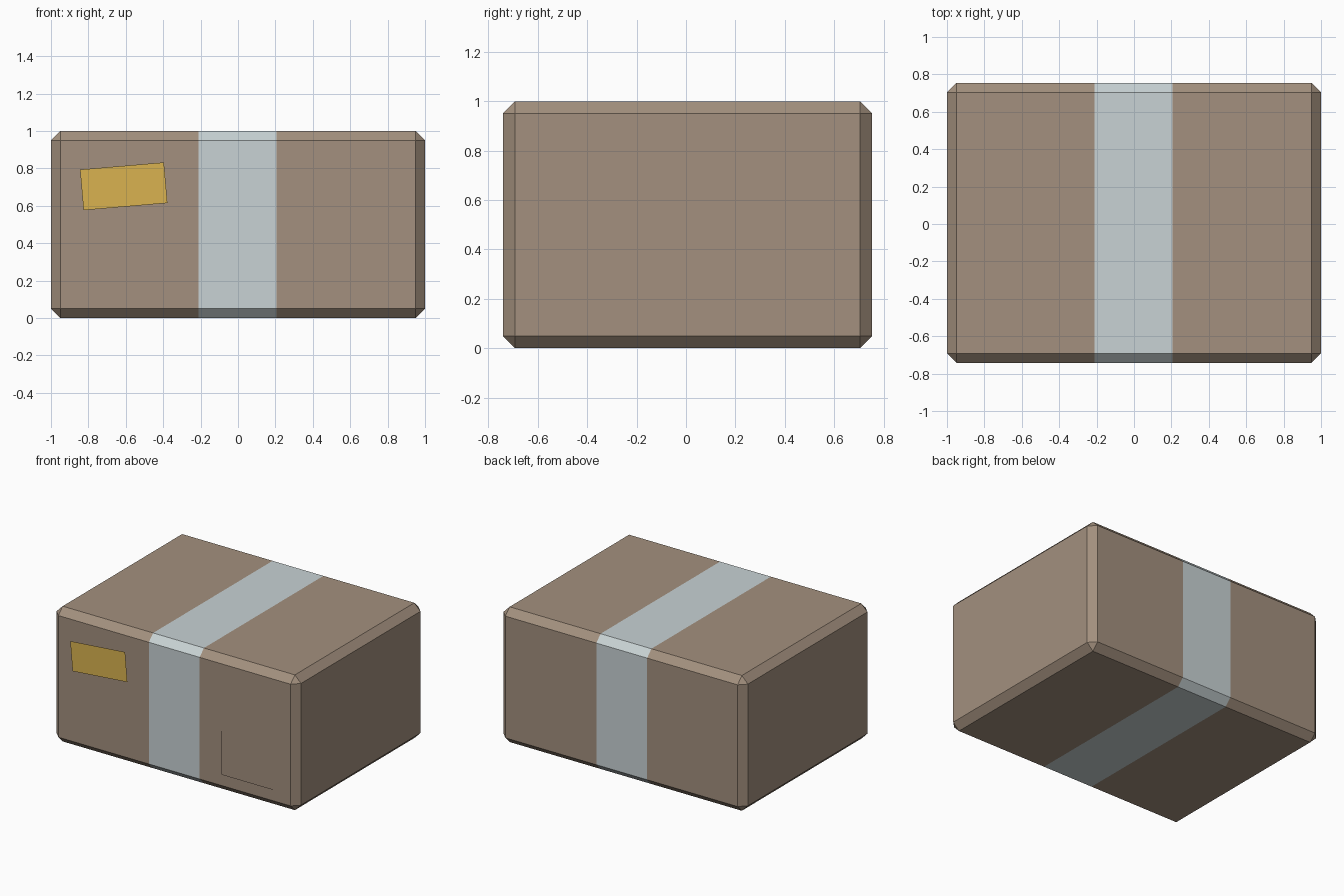
import bpy, bmesh, math
from mathutils import Vector, Matrix

if "Cube" in bpy.data.objects:
    bpy.data.objects.remove(bpy.data.objects["Cube"])


def material(name, rgb):
    m = bpy.data.materials.new(name)
    m.diffuse_color = (*rgb, 1)
    m.use_nodes = True
    m.node_tree.nodes["Principled BSDF"].inputs["Base Color"].default_value = m.diffuse_color
    return m


cardboard = material("cardboard brown", (0.366, 0.279, 0.209))
tape = material("pale tape", (0.578, 0.645, 0.66))
yellow = material("label yellow", (0.70, 0.45, 0.08))


def make_object(name, bm, mats):
    me = bpy.data.meshes.new(name)
    bm.to_mesh(me)
    bm.free()
    for m in mats:
        me.materials.append(m)
    ob = bpy.data.objects.new(name, me)
    bpy.context.collection.objects.link(ob)
    return ob


# Chamfered carton with the tape band cut into its faces
Y0, Y1 = -0.742, 0.754
TAPE = (-0.21, 0.206)
bm = bmesh.new()
bmesh.ops.create_cube(bm, size=1)
bmesh.ops.scale(bm, vec=(2, Y1 - Y0, 1), verts=bm.verts)
bmesh.ops.translate(bm, vec=(0, (Y0 + Y1) / 2, 0.5), verts=bm.verts)
bmesh.ops.bevel(bm, geom=bm.edges[:], offset=0.05, segments=1, profile=0.5, affect='EDGES')
for x in TAPE:
    bmesh.ops.bisect_plane(bm, geom=bm.verts[:] + bm.edges[:] + bm.faces[:],
                           plane_co=(x, 0, 0), plane_no=(1, 0, 0))
for f in bm.faces:
    x = f.calc_center_median().x
    f.material_index = int(TAPE[0] < x < TAPE[1] and abs(f.normal.x) < 0.1)
make_object("carton", bm, [cardboard, tape])


# Flat stickers: a single rectangle facing up (top) or forward (front)
def sticker(name, w, h, centre, angle, mat, front):
    bm = bmesh.new()
    vs = [bm.verts.new((sx * w / 2, sy * h / 2, 0))
          for sx, sy in ((-1, -1), (1, -1), (1, 1), (-1, 1))]
    bm.faces.new(vs)
    rot = Matrix.Rotation(math.radians(angle), 4, 'Z')
    if front:
        rot = Matrix.Rotation(math.radians(90), 4, 'X') @ rot
    bm.transform(Matrix.Translation(Vector(centre)) @ rot)
    make_object(name, bm, [mat])


sticker("front_label", 0.45, 0.218, (-0.611, -0.754, 0.7045), 4.9, yellow, True)
sticker("front_patch", 0.42, 0.325, (0.601, -0.75, 0.297), 0, cardboard, True)
sticker("top_patch", 0.23, 0.285, (-0.60, 0.36, 1.0005), 11, cardboard, False)
